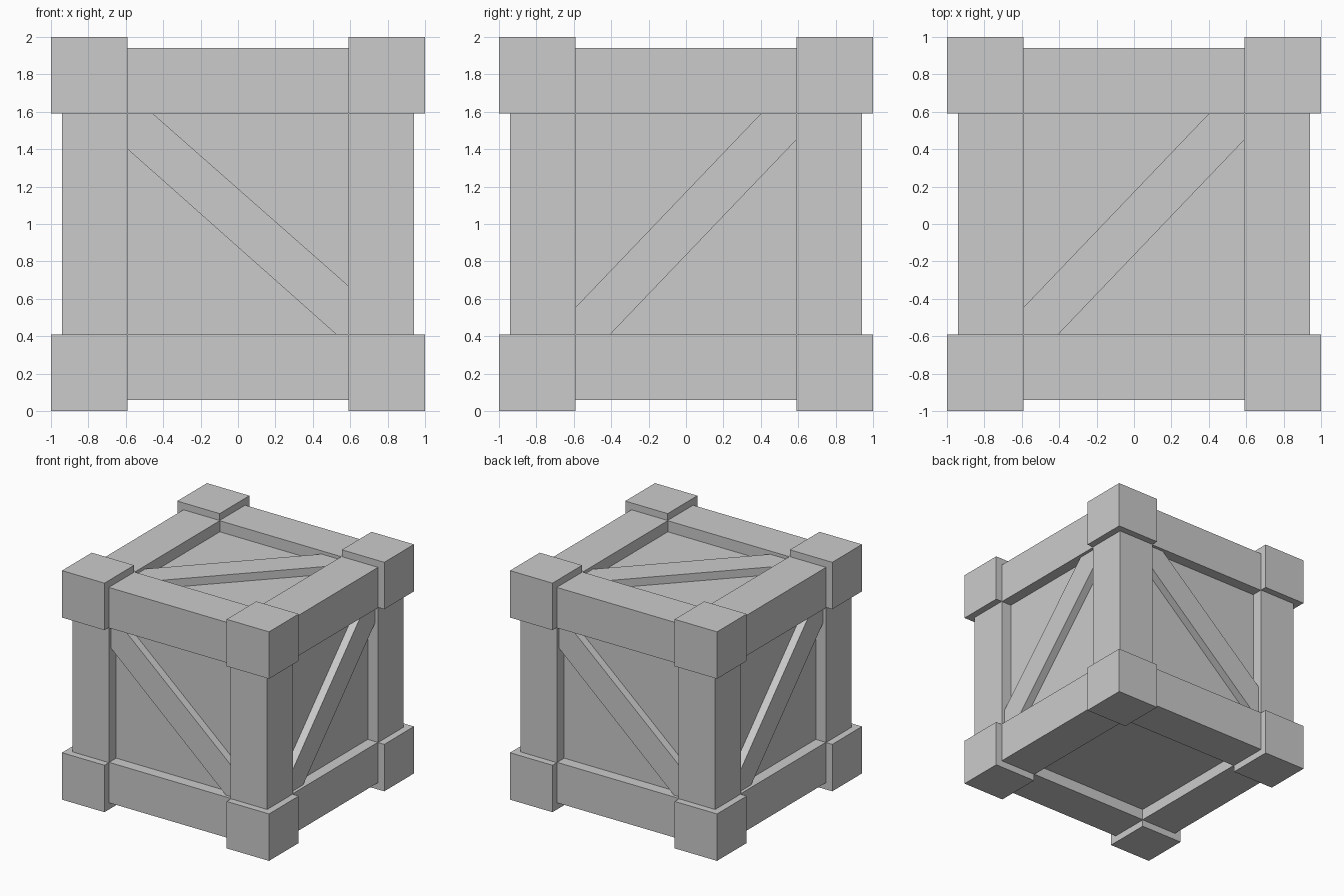
import bpy, bmesh
from math import pi
from mathutils import Matrix, Vector
from itertools import product

if "Cube" in bpy.data.objects:
    bpy.data.objects.remove(bpy.data.objects["Cube"])

CUBE = 0.59      # inner edge of the corner blocks
BEAM = 0.94      # outer face of the frame beams
INNER = 0.587    # inner edge of the frame beams
PANEL = 0.843    # face of the recessed panels
BRACE = 0.912    # face of the diagonal braces
CENTRE = Matrix.Translation((0, 0, 1))


def finish(name, bm):
    bmesh.ops.recalc_face_normals(bm, faces=bm.faces[:])
    mesh = bpy.data.meshes.new(name)
    bm.to_mesh(mesh)
    bm.free()
    bpy.context.collection.objects.link(bpy.data.objects.new(name, mesh))


def box(name, lo, hi):
    lo, hi = Vector(lo), Vector(hi)
    bm = bmesh.new()
    bmesh.ops.create_cube(bm, size=1, matrix=CENTRE @ Matrix.Translation((lo + hi) / 2)
                          @ Matrix.Diagonal((hi - lo).to_4d()))
    finish(name, bm)


def brace(name, outline, rotation):
    """Flat plank, drawn on the front face and rotated to its side."""
    bm = bmesh.new()
    face = bm.faces.new([bm.verts.new((x, -BRACE, z)) for x, z in outline])
    new = bmesh.ops.extrude_face_region(bm, geom=[face])["geom"]
    bmesh.ops.translate(bm, vec=(0, 0.1, 0),
                        verts=[v for v in new if isinstance(v, bmesh.types.BMVert)])
    bm.transform(CENTRE @ rotation)
    finish(name, bm)


def span(sign, inner, outer):
    return sorted((sign * inner, sign * outer))


# recessed panels on all six sides
box("inner_panels", (-PANEL,) * 3, (PANEL,) * 3)

# corner blocks
for signs in product((-1, 1), repeat=3):
    lo, hi = zip(*[span(s, CUBE, 1) for s in signs])
    box("corner_block", lo, hi)

# frame beams: four along each axis
for axis, name in enumerate(("width_beam", "depth_beam", "upright_post")):
    for a, b in product((-1, 1), repeat=2):
        spans = [span(a, INNER, BEAM), span(b, INNER, BEAM)]
        spans.insert(axis, (-CUBE, CUBE))
        lo, hi = zip(*spans)
        box(name, lo, hi)

# diagonal braces on every side but the bottom
C = CUBE
falling = [(-C, 0.40), (-C, C), (-0.455, C), (C, -0.33), (C, -C), (0.525, -C)]
rising = [(-C, -0.445), (-C, -C), (-0.405, -C), (C, 0.45), (C, C), (0.40, C)]
brace("front_brace", falling, Matrix())
brace("back_brace", falling, Matrix.Rotation(pi, 4, 'Z'))
brace("right_brace", rising, Matrix.Rotation(pi / 2, 4, 'Z'))
brace("left_brace", rising, Matrix.Rotation(-pi / 2, 4, 'Z'))
brace("top_brace", rising, Matrix.Rotation(-pi / 2, 4, 'X'))
